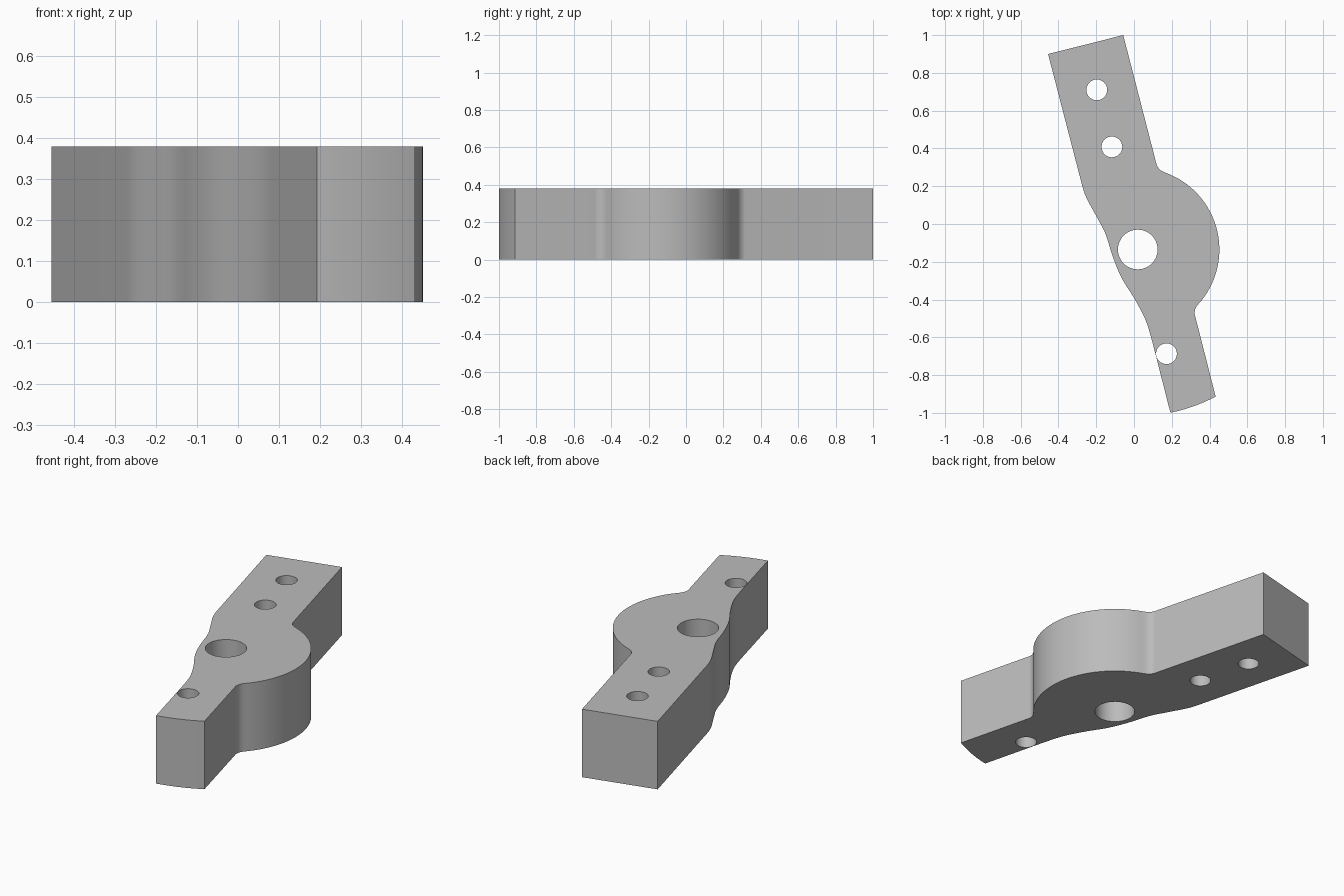
import bpy, bmesh
from math import cos, sin, radians
from mathutils import Vector

old = bpy.data.objects.get("Cube")
if old:
    bpy.data.objects.remove(old, do_unlink=True)

HEIGHT = 0.38
HUB = (0.02, -0.135)


def arc(center, radius, start, end, steps):
    angles = [radians(start + (end - start) * i / steps) for i in range(steps + 1)]
    return [Vector((center[0] + radius * cos(a), center[1] + radius * sin(a))) for a in angles]


def smooth_path(coords, steps=6):
    """Catmull-Rom path; the first and last points only steer the tangents."""
    p = [Vector(c) for c in coords]
    path = []
    for a, b, c, d in zip(p, p[1:], p[2:], p[3:]):
        for i in range(steps):
            t = i / steps
            path.append(0.5 * (2 * b + (c - a) * t + (2 * a - 5 * b + 4 * c - d) * t * t
                               + (3 * b - a - 3 * c + d) * t ** 3))
    return path + [p[-2]]


# Outline: square end, hub bulge, rounded narrow end, wavy side
outline = [Vector((-0.455, 0.9)), Vector((-0.057, 1.0))]
outline += smooth_path([(0.105, 0.37), (0.117, 0.325), (0.125, 0.303), (0.142, 0.284),
                        (0.168, 0.271), (0.21, 0.253)], 4)[:-1]
outline += arc(HUB, 0.432, 70, -43, 48)
outline += smooth_path([(0.36, -0.405), (0.336, -0.43), (0.324, -0.452), (0.321, -0.475),
                        (0.327, -0.5), (0.34, -0.55)], 4)[1:]
outline += arc(HUB, 0.881, -62.1, -78.7, 12)
outline += smooth_path([(0.13, -0.75), (0.1, -0.635), (0.063, -0.513), (0.005, -0.4),
                        (-0.063, -0.29), (-0.11, -0.18), (-0.15, -0.055), (-0.192, 0.028),
                        (-0.25, 0.135), (-0.275, 0.206), (-0.305, 0.32)])

# Bolt holes and the larger pivot hole
holes = [arc(HUB, 0.105, 0, 360, 48)[:-1]]
for center in [(-0.197, 0.71), (-0.117, 0.408), (0.172, -0.687)]:
    holes.append(arc(center, 0.055, 0, 360, 32)[:-1])

# Fill the profile and extrude it to the plate height
curve = bpy.data.curves.new("profile", "CURVE")
curve.dimensions = "2D"
curve.fill_mode = "BOTH"
curve.extrude = HEIGHT / 2
for loop in [outline] + holes:
    spline = curve.splines.new("POLY")
    spline.points.add(len(loop) - 1)
    for point, co in zip(spline.points, loop):
        point.co = (co.x, co.y, 0, 1)
    spline.use_cyclic_u = True

arm = bpy.data.objects.new("lever_arm", curve)
bpy.context.collection.objects.link(arm)
bpy.ops.object.select_all(action="DESELECT")
arm.select_set(True)
bpy.context.view_layer.objects.active = arm
bpy.ops.object.convert(target="MESH")
arm = bpy.context.object

# Weld caps to walls and stand the part on the ground
bm = bmesh.new()
bm.from_mesh(arm.data)
bmesh.ops.remove_doubles(bm, verts=bm.verts, dist=0.0005)
bmesh.ops.translate(bm, verts=bm.verts, vec=(0, 0, HEIGHT / 2))
bmesh.ops.recalc_face_normals(bm, faces=bm.faces)
bm.to_mesh(arm.data)
bm.free()
bpy.ops.object.shade_smooth_by_angle(angle=radians(30))

# Plain grey
grey = bpy.data.materials.new("plain_grey")
grey.use_nodes = True
colour = (0.5, 0.5, 0.5, 1)
grey.diffuse_color = colour
grey.node_tree.nodes["Principled BSDF"].inputs["Base Color"].default_value = colour
arm.data.materials.clear()
arm.data.materials.append(grey)
